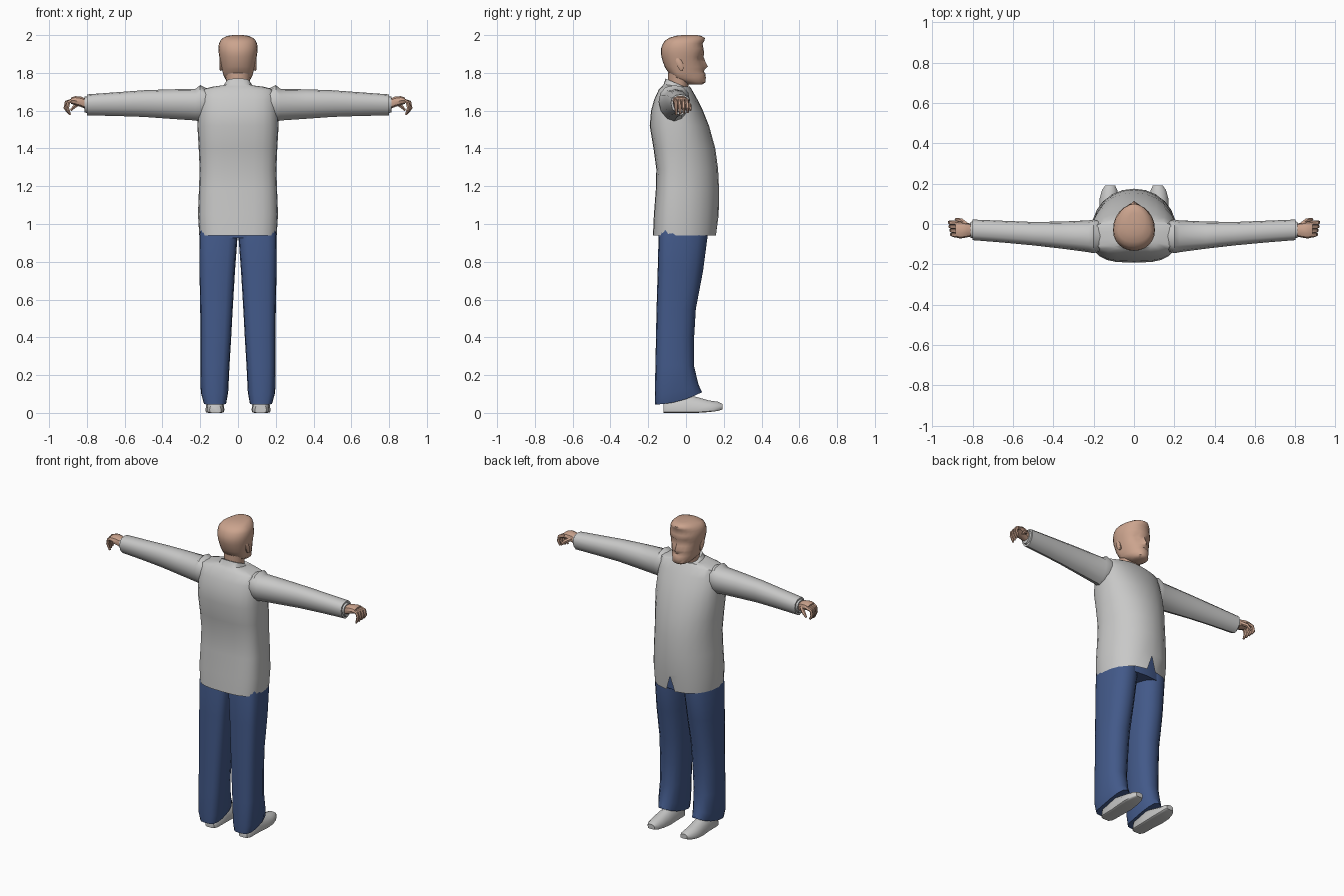
import bpy, bmesh, math
from mathutils import Vector


def material(name, rgb):
    m = bpy.data.materials.new(name)
    m.diffuse_color = (*rgb, 1)
    return m


GREY = material("light grey", (0.58, 0.58, 0.575))
SKIN = material("skin", (0.60, 0.37, 0.27))
BLUE = material("denim blue", (0.055, 0.10, 0.25))


def section(n, mid, hw, lo, hi, cen, e_lo=2.0, e_hi=2.0):
    """Rounded outline: u across, v from lo to hi, widest at cen."""
    pts = []
    for i in range(n):
        a = 2 * math.pi * i / n
        c, s = math.cos(a), math.sin(a)
        e = e_hi if s >= 0 else e_lo
        u = mid + hw * math.copysign(abs(c) ** (2 / e), c)
        reach = hi - cen if s >= 0 else cen - lo
        pts.append((u, cen + reach * math.copysign(abs(s) ** (2 / e), s)))
    return pts


def loft(bm, rings, start=True, end=True):
    rows = [[bm.verts.new(p) for p in r] for r in rings]
    n = len(rows[0])
    for a, b in zip(rows, rows[1:]):
        for i in range(n):
            j = (i + 1) % n
            bm.faces.new((a[i], a[j], b[j], b[i]))
    if start:
        bm.faces.new(rows[0][::-1])
    if end:
        bm.faces.new(rows[-1])


def tube(bm, path, radii, n=6):
    path = [Vector(p) for p in path]
    rings = []
    for k, p in enumerate(path):
        t = (path[min(k + 1, len(path) - 1)] - path[max(k - 1, 0)]).normalized()
        side = (Vector((0, 1, 0)) - t * t.y).normalized()
        up = t.cross(side)
        rings.append([p + radii[k] * (math.cos(2 * math.pi * i / n) * side
                                      + math.sin(2 * math.pi * i / n) * up) for i in range(n)])
    loft(bm, rings)


def finish(name, bm, mat, mirror=False, angle=40):
    bmesh.ops.recalc_face_normals(bm, faces=bm.faces)
    me = bpy.data.meshes.new(name)
    bm.to_mesh(me)
    bm.free()
    me.materials.append(mat)
    ob = bpy.data.objects.new(name, me)
    bpy.context.collection.objects.link(ob)
    bpy.ops.object.select_all(action='DESELECT')
    ob.select_set(True)
    bpy.context.view_layer.objects.active = ob
    bpy.ops.object.shade_smooth_by_angle(angle=math.radians(angle))
    if mirror:
        ob.modifiers.new("mirror", 'MIRROR').use_mirror_merge = False
    return ob


# Jacket body: z, half width, back, front, rise of the back edge
bm = bmesh.new()
rings = []
for z, hw, back, front, tilt in (
        (0.94, 0.205, -0.175, 0.165, 0), (1.05, 0.212, -0.17, 0.173, 0),
        (1.18, 0.207, -0.16, 0.175, 0), (1.29, 0.203, -0.157, 0.170, 0),
        (1.40, 0.208, -0.172, 0.155, 0), (1.52, 0.215, -0.192, 0.122, 0),
        (1.60, 0.213, -0.185, 0.09, 0), (1.66, 0.21, -0.168, 0.06, 0),
        (1.71, 0.203, -0.145, 0.032, 0), (1.728, 0.13, -0.128, 0.02, 0),
        (1.73, 0.078, -0.118, 0.014, 0.01), (1.745, 0.066, -0.108, 0.008, 0.025)):
    ring = []
    for x, y in section(24, 0, hw, back, front, -0.04, 3.0, 2.1):
        t = (y - back) / (front - back)
        ring.append([x, y, z + tilt * (1 - 2 * t)])
    rings.append(ring)
# Notch at the centre of the front hem
rings[0][6][2] += 0.095
rings[0][5][0], rings[0][7][0] = 0.03, -0.03
loft(bm, rings, start=False)
finish("jacket_body", bm, GREY)

# Sleeves: x, back, front, bottom, top
bm = bmesh.new()
rings = []
for x, y0, y1, z0, z1 in (
        (0.15, -0.13, 0.01, 1.56, 1.71), (0.20, -0.145, 0.022, 1.54, 1.735),
        (0.225, -0.14, 0.018, 1.548, 1.715), (0.36, -0.122, 0.012, 1.557, 1.713),
        (0.50, -0.106, 0.01, 1.567, 1.708), (0.65, -0.092, 0.016, 1.572, 1.697),
        (0.80, -0.08, 0.022, 1.575, 1.686), (0.80, -0.07, 0.012, 1.588, 1.676),
        (0.812, -0.068, 0.01, 1.59, 1.674)):
    rings.append([(x, u, v) for u, v in section(
        12, (y0 + y1) / 2, (y1 - y0) / 2, z0, z1, (z0 + z1) / 2 + 0.01, 1.8, 2.3)])
loft(bm, rings)
finish("sleeves", bm, GREY, True)

# Hands: palm, four curled fingers and a thumb
bm = bmesh.new()
rings = []
for x, y0, y1, z0, z1 in (
        (0.80, -0.06, 0.0, 1.605, 1.662), (0.83, -0.067, 0.006, 1.618, 1.675),
        (0.862, -0.072, 0.012, 1.628, 1.678), (0.885, -0.066, 0.012, 1.636, 1.67)):
    rings.append([(x, u, v) for u, v in section(
        10, (y0 + y1) / 2, (y1 - y0) / 2, z0, z1, (z0 + z1) / 2, 2.4, 2.4)])
loft(bm, rings)
for k in range(4):
    y = -0.056 + 0.02 * k
    r = 0.004 * k
    tube(bm, ((0.872, y, 1.655), (0.897 + r, y + 0.002, 1.645), (0.903 + r, y + 0.004, 1.615),
              (0.889 + r, y + 0.005, 1.578 + r)), (0.012, 0.011, 0.010, 0.006))
tube(bm, ((0.832, -0.005, 1.645), (0.858, 0.017, 1.63), (0.885, 0.024, 1.602)),
     (0.014, 0.012, 0.006))
finish("hands", bm, SKIN, True)

# Trouser seat under the jacket
bm = bmesh.new()
loft(bm, [[(x, y, z) for x, y in section(20, 0, hw, -0.142, 0.115, -0.03, 3, 2.6)]
          for z, hw in ((0.925, 0.197), (0.95, 0.198), (1.10, 0.188))])
finish("trouser_seat", bm, BLUE)

# Trouser legs: back z, front z, inner x, outer x, back, front
bm = bmesh.new()
rings = []
for z0, z1, xi, xo, back, front in (
        (0.045, 0.11, 0.062, 0.182, -0.163, 0.085), (0.10, 0.15, 0.052, 0.197, -0.165, 0.066),
        (0.25, 0.25, 0.045, 0.199, -0.162, 0.042), (0.40, 0.40, 0.036, 0.199, -0.159, 0.043),
        (0.55, 0.55, 0.028, 0.2, -0.156, 0.052), (0.75, 0.75, 0.016, 0.204, -0.15, 0.09),
        (0.94, 0.94, 0.002, 0.205, -0.145, 0.115), (0.97, 0.97, 0.002, 0.2, -0.14, 0.113)):
    rings.append([(x, y, z0 + (z1 - z0) * ((y - back) / (front - back)) ** 2)
                  for x, y in section(16, (xi + xo) / 2, (xo - xi) / 2,
                                      back, front, -0.07, 3.2, 2.3)])
loft(bm, rings)
finish("trouser_legs", bm, BLUE, True)

# Shoes: y, centre x, half width, bottom, top
bm = bmesh.new()
rings = []
for y, cx, hw, z0, z1 in (
        (-0.12, 0.12, 0.03, 0, 0.05), (-0.10, 0.12, 0.044, 0, 0.08),
        (0.0, 0.12, 0.046, 0, 0.10), (0.06, 0.122, 0.05, 0, 0.085),
        (0.12, 0.124, 0.048, 0.004, 0.067), (0.168, 0.121, 0.038, 0.010, 0.06),
        (0.192, 0.118, 0.024, 0.018, 0.048)):
    rings.append([(u, y, v) for u, v in section(14, cx, hw, z0, z1, z0 + 0.018, 6, 2)])
loft(bm, rings)
finish("shoes", bm, GREY, True)

# Neck
bm = bmesh.new()
loft(bm, [[(x, y, z) for x, y in section(16, 0, hw, back, front, -0.035)]
          for z, hw, back, front in ((1.69, 0.06, -0.09, 0.0), (1.75, 0.062, -0.095, 0.018),
                                     (1.80, 0.07, -0.095, 0.04))])
finish("neck", bm, SKIN)

# Head: z, half width, back, front, nose push, eye socket push
bm = bmesh.new()
rings = []
for z, hw, back, front, nose, eye in (
        (1.738, 0.035, 0.0, 0.085, 0, 0), (1.750, 0.055, -0.03, 0.103, 0, 0),
        (1.775, 0.072, -0.07, 0.105, 0, 0), (1.795, 0.079, -0.088, 0.103, 0, 0),
        (1.807, 0.082, -0.097, 0.094, 0, 0), (1.820, 0.085, -0.106, 0.098, 0.003, 0),
        (1.833, 0.088, -0.113, 0.094, 0.022, 0), (1.860, 0.094, -0.123, 0.09, 0.012, -0.002),
        (1.885, 0.099, -0.130, 0.089, 0.004, -0.012), (1.905, 0.102, -0.133, 0.096, 0, 0),
        (1.930, 0.104, -0.132, 0.092, 0, 0), (1.955, 0.101, -0.122, 0.088, 0, 0),
        (1.970, 0.094, -0.112, 0.098, 0, 0), (1.985, 0.080, -0.090, 0.10, 0, 0),
        (1.996, 0.055, -0.055, 0.08, 0, 0), (2.0, 0.025, -0.02, 0.055, 0, 0)):
    cen = -0.03 if back < -0.06 else (back + front) / 2
    ring = [[x, y, z] for x, y in section(24, 0, hw, back, front, cen, 2.1, 2.1)]
    ring[6][1] += nose
    for i in (4, 5, 7, 8):
        ring[i][1] += eye
    rings.append(ring)
loft(bm, rings)
finish("head", bm, SKIN, angle=55)

# Ears, lying close to the head
bm = bmesh.new()
loft(bm, [[(x, y - 0.3 * (v - 1.845), v) for y, v in section(
    10, -0.033, r * 0.5, 1.845 - r, 1.845 + r, 1.85)]
    for x, r in ((0.075, 0.03), (0.095, 0.036), (0.099, 0.026))])
finish("ears", bm, SKIN, True)
